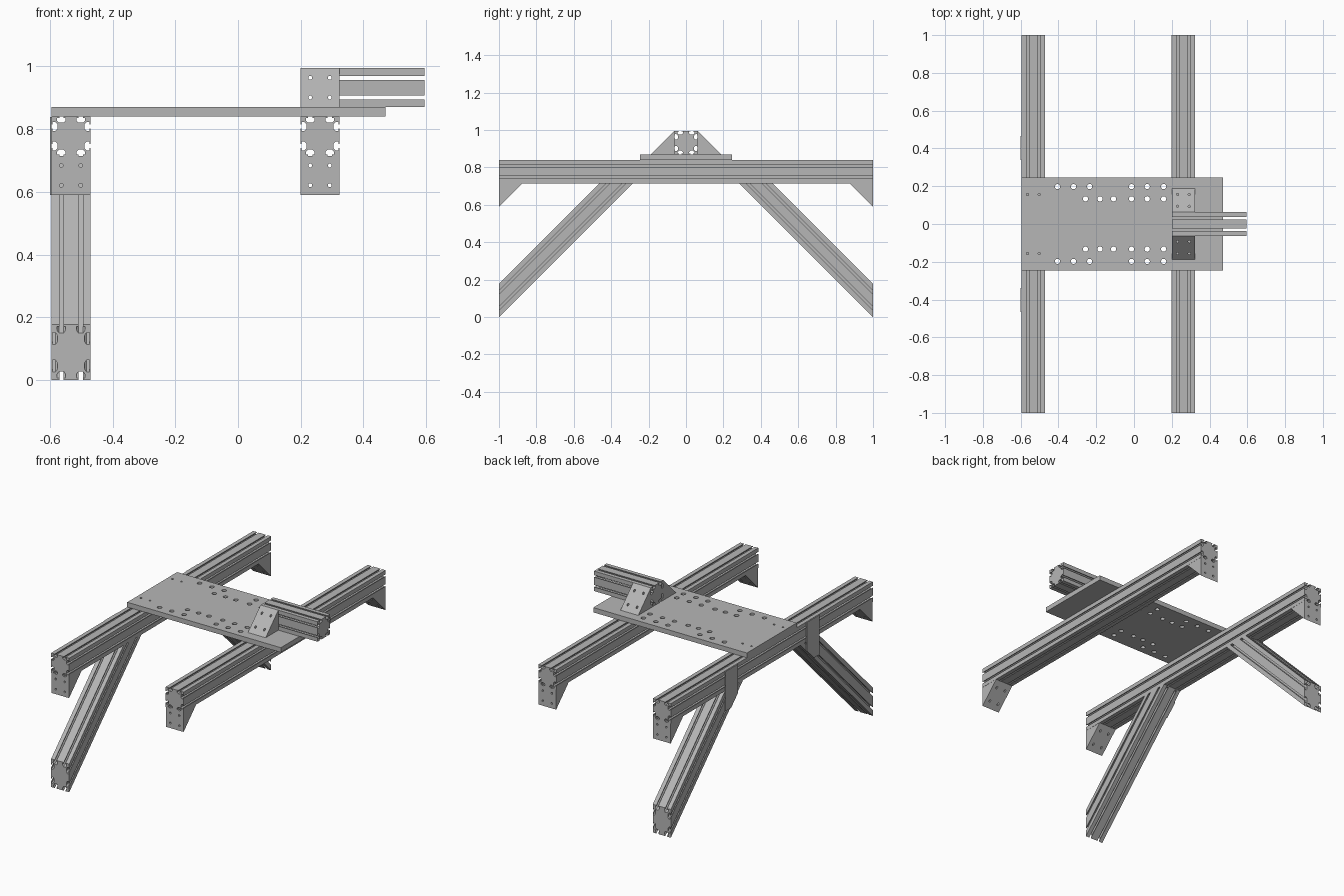
import bpy
import bmesh
from math import pi, sqrt
from mathutils import Matrix

cube = bpy.data.objects.get("Cube")
if cube:
    bpy.data.objects.remove(cube)

HALF = 0.0625          # half width of the slotted beams
SLOT = 0.031           # slot and bolt offset from the beam centre
RAIL_Z = 0.7775
LEG_X, FREE_X = -0.5325, 0.2615

metal = bpy.data.materials.new("brushed grey metal")
metal.use_nodes = True
GREY = (0.47, 0.47, 0.47, 1)
metal.diffuse_color = GREY
metal.node_tree.nodes["Principled BSDF"].inputs["Base Color"].default_value = GREY


def finish(bm, name):
    me = bpy.data.meshes.new(name)
    bm.to_mesh(me)
    bm.free()
    me.materials.append(metal)
    ob = bpy.data.objects.new(name, me)
    bpy.context.scene.collection.objects.link(ob)
    return ob


def beam_profile():
    """Square section with two T-slots on each side."""
    half_slot = [(-0.0065, HALF), (-0.0065, 0.0585), (-0.014, 0.0585),
                 (-0.014, 0.050), (-0.007, 0.043)]
    slot = half_slot + [(-u, v) for u, v in reversed(half_slot)]
    side = [(-HALF, HALF)] + [(c + u, v) for c in (-SLOT, SLOT) for u, v in slot]
    points = []
    for _ in range(4):
        points += side
        side = [(v, -u) for u, v in side]
    return points, len(side)


def sweep(name, points, start, end, skip=lambda i: False):
    """Join two mapped copies of a section, leaving out skipped walls."""
    bm = bmesh.new()
    a = [bm.verts.new(start(u, v)) for u, v in points]
    b = [bm.verts.new(end(u, v)) for u, v in points]
    bm.faces.new(a)
    bm.faces.new(b[::-1])
    n = len(points)
    walls = [bm.faces.new((a[i], b[i], b[(i + 1) % n], a[(i + 1) % n])) for i in range(n)]
    bmesh.ops.recalc_face_normals(bm, faces=bm.faces)
    gone = [w for i, w in enumerate(walls) if skip(i)]
    if gone:
        bmesh.ops.delete(bm, geom=gone, context="FACES")
    return finish(bm, name)


def drill(ob, holes, radius, rot=Matrix(), length=0.5):
    """Cut round holes through an object at the given points."""
    bm = bmesh.new()
    for p in holes:
        bmesh.ops.create_cone(bm, cap_ends=True, segments=16, radius1=radius,
                              radius2=radius, depth=length,
                              matrix=Matrix.Translation(p) @ rot)
    cutter = finish(bm, "hole_cutter")
    cutter.hide_render = True
    mod = ob.modifiers.new("holes", "BOOLEAN")
    mod.object = cutter
    mod.operation = "DIFFERENCE"
    mod.solver = "EXACT"
    bpy.context.view_layer.objects.active = ob
    bpy.ops.object.modifier_apply(modifier=mod.name)
    bpy.data.objects.remove(cutter)


profile, per_side = beam_profile()

# Two long rails
for name, cx in (("leg_rail", LEG_X), ("free_rail", FREE_X)):
    sweep(name, profile,
          lambda u, v: (cx + u, -1, RAIL_Z + v),
          lambda u, v: (cx + u, 1, RAIL_Z + v))

# Short cross beam with open slot floors
sweep("stub_beam", profile,
      lambda u, v: (0.2, u, 0.9325 + v),
      lambda u, v: (0.595, u, 0.9325 + v),
      skip=lambda i: i % per_side in (5, 15))

# Diagonal legs, mitred upright at the foot and level under the rail
UNDER = RAIL_Z - HALF
for name, s in (("front_leg", -1), ("back_leg", 1)):
    def foot(u, v):
        return (LEG_X + u, s, (v + HALF) * sqrt(2))

    def head(u, v):
        return (LEG_X + u, s * (1 - UNDER + (v + HALF) * sqrt(2)), UNDER)
    sweep(name, profile, foot, head)

# Thin joining plates on the outside of rail and leg
joint = [(0.34, 0.838), (0.465, 0.838), (0.465, 0.59), (0.41, 0.59), (0.34, 0.66)]
for name, s in (("front_joint_plate", -1), ("back_joint_plate", 1)):
    sweep(name, joint,
          lambda u, v: (LEG_X - HALF, s * u, v),
          lambda u, v: (LEG_X - HALF - 0.005, s * u, v))

# Deck plate with bolt holes
deck = sweep("deck_plate", [(-0.595, -0.247), (0.47, -0.247), (0.47, 0.247), (-0.595, 0.247)],
             lambda u, v: (u, v, 0.84), lambda u, v: (u, v, 0.87))
inner = (-0.013, 0.07, 0.157)
rows = ((0.198, (-0.405, -0.32, -0.235) + inner),
        (0.133, (-0.257, -0.18, -0.108) + inner))
drill(deck, [(x, s * y, 0.855) for s in (-1, 1) for y, xs in rows for x in xs], 0.014)
drill(deck, [(cx + d, s * 0.156, 0.855) for s in (-1, 1)
             for cx in (LEG_X, FREE_X) for d in (-SLOT, SLOT)], 0.006)

# Triangular corner bracket, drilled along both of its square faces
SIZE = 2 * HALF
bracket = sweep("stub_bracket_back", [(0, 0), (SIZE, 0), (0, SIZE)],
                lambda u, v: (-HALF + 0.001, u, v), lambda u, v: (HALF - 0.001, u, v))
spots = [(x, d) for x in (-SLOT, SLOT) for d in (SLOT, SIZE - SLOT)]
drill(bracket, [(x, d, 0) for x, d in spots], 0.006)
drill(bracket, [(x, 0, d) for x, d in spots], 0.006, Matrix.Rotation(pi / 2, 4, "X"))
master = bracket.data.copy()


def place(ob, turn, position):
    ob.data.transform(Matrix.Translation(position) @ turn)


def copy_bracket(name, axis, position):
    ob = bpy.data.objects.new(name, master.copy())
    bpy.context.scene.collection.objects.link(ob)
    place(ob, Matrix.Rotation(pi, 4, axis), position)


# Brackets beside the stub and under each rail end
place(bracket, Matrix(), (FREE_X, HALF, 0.87))
copy_bracket("stub_bracket_front", "Z", (FREE_X, -HALF, 0.87))
for label, cx in (("leg_rail", LEG_X), ("free_rail", FREE_X)):
    copy_bracket(label + "_bracket_back", "X", (cx, 1, UNDER))
    copy_bracket(label + "_bracket_front", "Y", (cx, -1, UNDER))
